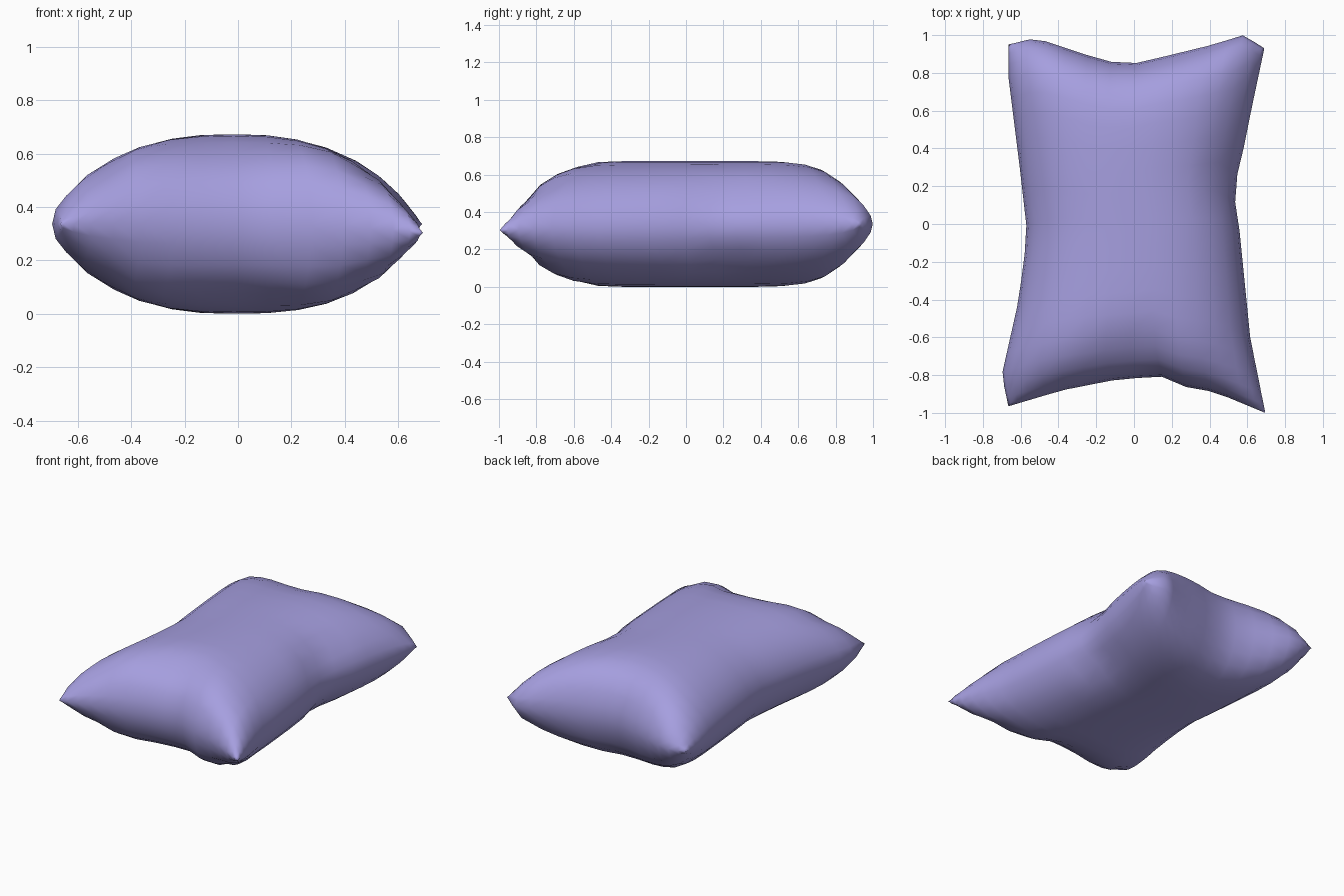
import bpy, bmesh, math

if "Cube" in bpy.data.objects:
    bpy.data.objects.remove(bpy.data.objects["Cube"])

# seam outline as seen from above
FRONT = [(-.665, -.965), (-.38, -.88), (-.1, -.825), (.14, -.805), (.26, -.86), (.43, -.89), (.695, -1)]
BACK = [(-.665, .95), (-.52, .985), (-.22, .885), (-.05, .84), (.05, .86), (.42, .95), (.58, 1), (.69, .93)]
LEFT = [(-.665, -.965), (-.7, -.8), (-.61, -.4), (-.565, -.05), (-.605, .3), (-.665, .78), (-.665, .95)]
RIGHT = [(.695, -1), (.615, -.6), (.555, 0), (.525, .18), (.57, .35), (.62, .6), (.69, .93)]


def along(pts, t, axis):
    """Point at fraction t along a polyline, measured on one axis."""
    a, b = pts[0][axis], pts[-1][axis]
    w = a + (b - a) * t
    for p, q in zip(pts, pts[1:]):
        if w <= q[axis] + 1e-9:
            k = (w - p[axis]) / (q[axis] - p[axis])
            return [p[i] + (q[i] - p[i]) * k for i in (0, 1)]
    return list(pts[-1])


def seam_patch(s, t):
    """Blend the four seam edges into a flat sheet."""
    f, k = along(FRONT, s, 0), along(BACK, s, 0)
    l, r = along(LEFT, t, 1), along(RIGHT, t, 1)
    c = (FRONT[0], FRONT[-1], BACK[0], BACK[-1])
    return [(1 - t) * f[i] + t * k[i] + (1 - s) * l[i] + s * r[i]
            - ((1 - s) * (1 - t) * c[0][i] + s * (1 - t) * c[1][i]
               + (1 - s) * t * c[2][i] + s * t * c[3][i]) for i in (0, 1)]


def puff(u, v):
    """Half thickness of the stuffing."""
    h = .336 * max(0, 1 - abs(u) ** 2.5) ** .54 * max(0, 1 - abs(v) ** 7.5) ** .6
    # gathered folds at the front seam and the right pinch
    h *= 1 - .12 * math.exp(-((v + .85) / .15) ** 2) * math.cos(u * 14) ** 2
    h *= 1 - .15 * math.exp(-((u - .9) / .12) ** 2 - ((v - .2) / .15) ** 2)
    return h


# pillow: top and bottom sheets joined along the seam
NX, NY = 16, 20
bm = bmesh.new()
for side in (1, -1):
    grid = []
    for j in range(NY + 1):
        v = math.sin(math.pi / 2 * (2 * j / NY - 1))
        row = []
        for i in range(NX + 1):
            u = math.sin(math.pi / 2 * (2 * i / NX - 1))
            x, y = seam_patch((u + 1) / 2, (v + 1) / 2)
            mid = .338 - .033 * max(u, 0) ** 2 * (1 - v) / 2
            row.append(bm.verts.new((x, y, mid + side * puff(u, v))))
        grid.append(row)
    for j in range(NY):
        for i in range(NX):
            bm.faces.new((grid[j][i], grid[j][i + 1], grid[j + 1][i + 1], grid[j + 1][i]))
bmesh.ops.remove_doubles(bm, verts=bm.verts, dist=1e-4)
bmesh.ops.recalc_face_normals(bm, faces=bm.faces)
low = min(p.co.z for p in bm.verts)
bmesh.ops.translate(bm, verts=bm.verts, vec=(0, 0, -low))
mesh = bpy.data.meshes.new("pillow")
bm.to_mesh(mesh)
bm.free()
for p in mesh.polygons:
    p.use_smooth = True
pillow = bpy.data.objects.new("pillow", mesh)
bpy.context.collection.objects.link(pillow)

# lilac fabric
fabric = bpy.data.materials.new("lilac_fabric")
fabric.diffuse_color = (.38, .345, .74, 1)
fabric.use_nodes = True
fabric.node_tree.nodes["Principled BSDF"].inputs["Base Color"].default_value = fabric.diffuse_color
mesh.materials.append(fabric)
